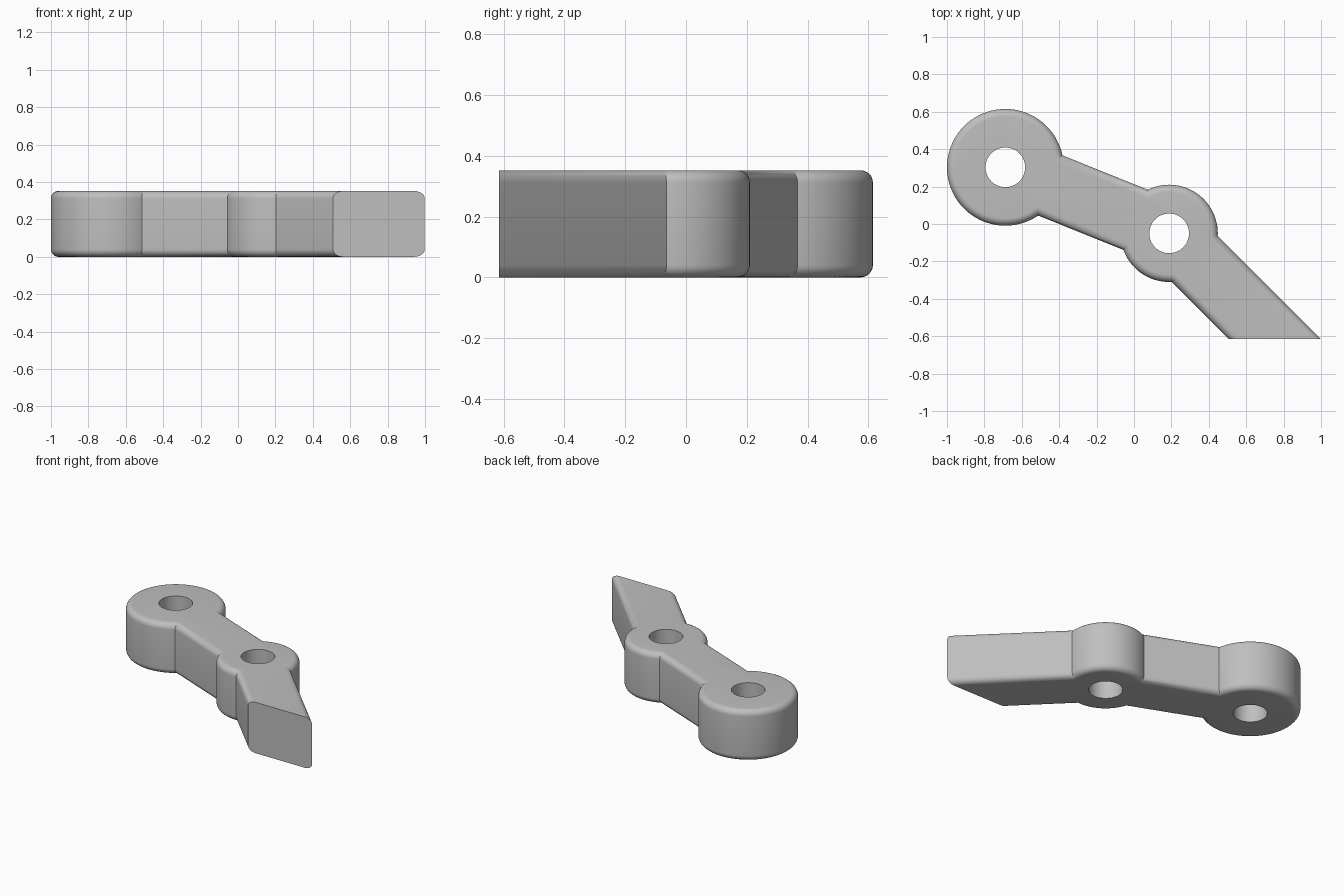
import bpy
import bmesh
from math import asin, atan2, cos, sin, pi, radians
from mathutils import Vector

if "Cube" in bpy.data.objects:
    bpy.data.objects.remove(bpy.data.objects["Cube"], do_unlink=True)

HEIGHT = 0.352
FILLET = 0.04
STEPS = 8
END_Y = -0.615
HALF_WIDTH = 0.1735
HOLE_RADIUS = 0.106
BIG, BIG_R = Vector((-0.688, 0.303)), 0.312
SMALL, SMALL_R = Vector((0.188, -0.05)), 0.26
LINK = atan2(SMALL.y - BIG.y, SMALL.x - BIG.x)
TAIL = radians(-45)

# Material
grey = bpy.data.materials.new("plain grey")
grey.use_nodes = True
colour = (0.52, 0.52, 0.52, 1)
grey.diffuse_color = colour
grey.node_tree.nodes["Principled BSDF"].inputs["Base Color"].default_value = colour


def arc(centre, radius, start, end, count):
    angles = [start + (end - start) * i / count for i in range(count + 1)]
    return [centre + radius * Vector((cos(a), sin(a))) for a in angles]


def tail_corner(offset):
    """Where a long edge of the tail meets the straight end cut."""
    start = SMALL + offset * Vector((-sin(TAIL), cos(TAIL)))
    length = (END_Y - start.y) / sin(TAIL)
    return start + length * Vector((cos(TAIL), sin(TAIL)))


def outline(inset):
    """Counter-clockwise lever outline, shrunk inward by inset."""
    w, big_r, small_r = HALF_WIDTH - inset, BIG_R - inset, SMALL_R - inset
    s_big, s_small = asin(w / big_r), asin(w / small_r)
    points = arc(BIG, big_r, LINK + s_big, LINK + 2 * pi - s_big, 72)
    points += arc(SMALL, small_r, LINK + pi + s_small, TAIL + 2 * pi - s_small, 24)
    points += [tail_corner(-w), tail_corner(w)]
    points += arc(SMALL, small_r, TAIL + s_small, LINK + pi - s_small, 32)
    return points


# Lever body: stacked outlines with rounded top and bottom rims
quarter = [i * pi / 2 / STEPS for i in range(STEPS + 1)]
lower = [(FILLET * (1 - sin(a)), FILLET * (1 - cos(a))) for a in quarter]
layers = lower + [(d, HEIGHT - z) for d, z in reversed(lower)]

bm = bmesh.new()
rings = [[bm.verts.new((p.x, p.y, z)) for p in outline(d)] for d, z in layers]
for below, above in zip(rings, rings[1:]):
    for i in range(len(below)):
        j = (i + 1) % len(below)
        bm.faces.new((below[i], below[j], above[j], above[i]))
bm.faces.new(reversed(rings[0]))
bm.faces.new(rings[-1])
bmesh.ops.recalc_face_normals(bm, faces=bm.faces)
mesh = bpy.data.meshes.new("lever_arm")
bm.to_mesh(mesh)
bm.free()
mesh.materials.append(grey)
lever = bpy.data.objects.new("lever_arm", mesh)
bpy.context.collection.objects.link(lever)

# Pivot holes
cutters = []
for centre in (BIG, SMALL):
    bpy.ops.mesh.primitive_cylinder_add(
        vertices=64, radius=HOLE_RADIUS, depth=1, location=(centre.x, centre.y, HEIGHT / 2))
    cutter = bpy.context.object
    cutter.name = "pivot_hole_cutter"
    cutter.hide_render = True
    cutter.data.materials.append(grey)
    cutters.append(cutter)
    hole = lever.modifiers.new("pivot_hole", 'BOOLEAN')
    hole.operation = 'DIFFERENCE'
    hole.solver = 'EXACT'
    hole.object = cutter

bpy.ops.object.select_all(action='DESELECT')
lever.select_set(True)
bpy.context.view_layer.objects.active = lever
for modifier in list(lever.modifiers):
    bpy.ops.object.modifier_apply(modifier=modifier.name)
for cutter in cutters:
    bpy.data.objects.remove(cutter, do_unlink=True)

bpy.ops.object.shade_smooth_by_angle(angle=radians(30))
